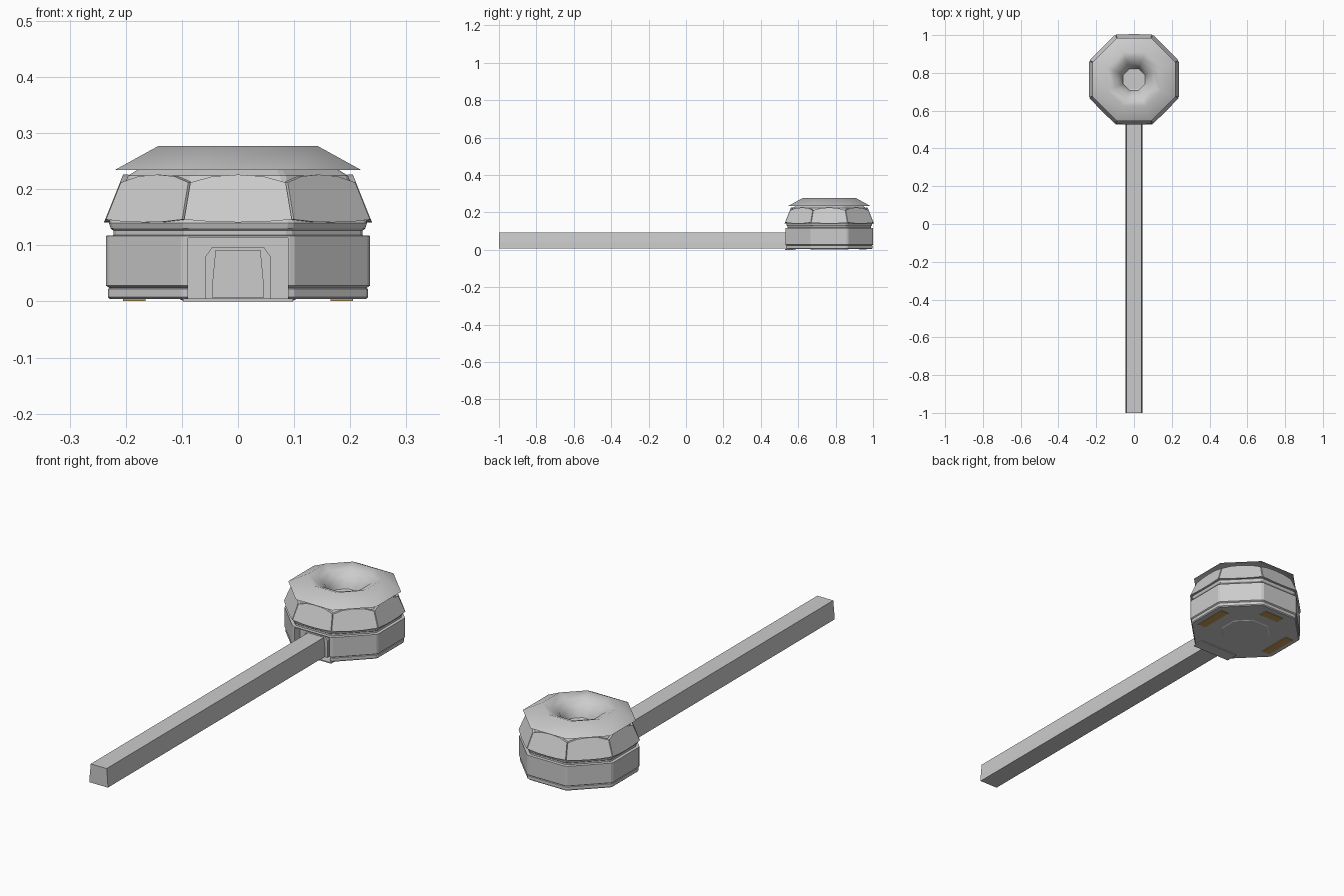
import bpy, bmesh
from math import pi, tan, cos, sin
from mathutils import Vector, Matrix

if "Cube" in bpy.data.objects:
    bpy.data.objects.remove(bpy.data.objects["Cube"])

CY = 0.766  # hub centre along y


def finish(name, bm, smooth=False, colour=None):
    bmesh.ops.recalc_face_normals(bm, faces=bm.faces)
    me = bpy.data.meshes.new(name)
    bm.to_mesh(me)
    bm.free()
    ob = bpy.data.objects.new(name, me)
    bpy.context.collection.objects.link(ob)
    for p in me.polygons:
        p.use_smooth = smooth
    if colour:
        mat = bpy.data.materials.new(name + "_colour")
        mat.diffuse_color = colour
        mat.use_nodes = True
        mat.node_tree.nodes["Principled BSDF"].inputs["Base Color"].default_value = mat.diffuse_color
        me.materials.append(mat)
    return ob


def octagon(name, profile, chamfer=0.0, cap_bottom=True, cap_top=True, smooth=False):
    """Stack octagonal rings from (distance to flat, height) pairs."""
    bm = bmesh.new()
    rings = []
    for a, z in profile:
        half = a * tan(pi / 8) - chamfer
        ring = []
        for k in range(8):
            t = k * pi / 4
            for s in ((-1, 1) if chamfer else (1,)):
                ring.append(bm.verts.new((a * cos(t) - s * half * sin(t),
                                          CY + a * sin(t) + s * half * cos(t), z)))
        rings.append(ring)
    n = len(rings[0])
    for lo, hi in zip(rings, rings[1:]):
        for i in range(n):
            j = (i + 1) % n
            bm.faces.new((lo[i], lo[j], hi[j], hi[i]))
    if cap_bottom:
        bm.faces.new(rings[0])
    if cap_top:
        bm.faces.new(rings[-1])
    return finish(name, bm, smooth)


def prism(name, outline, y0, y1, colour=None):
    """Extrude an (x, z) outline along y."""
    bm = bmesh.new()
    face = bm.faces.new([bm.verts.new((x, y0, z)) for x, z in outline])
    ext = bmesh.ops.extrude_face_region(bm, geom=[face])
    verts = [v for v in ext["geom"] if isinstance(v, bmesh.types.BMVert)]
    bmesh.ops.translate(bm, vec=(0, y1 - y0, 0), verts=verts)
    return finish(name, bm, colour=colour)


def box(name, x0, x1, y0, y1, z0, z1, colour=None):
    return prism(name, [(x0, z0), (x1, z0), (x1, z1), (x0, z1)], y0, y1, colour)


# Lower wall with plinth, groove and top lip, recessed at the front
wall = octagon("hub_wall", [(0.228, 0.004), (0.232, 0.008), (0.232, 0.022), (0.229, 0.024),
                            (0.235, 0.028), (0.235, 0.117), (0.222, 0.118)], chamfer=0.006)
cutter = box("recess_cutter", -0.089, 0.089, 0.45, 0.572, -0.05, 0.113)
cutter.hide_render = True
cutter.hide_set(True)
cut = wall.modifiers.new("recess", 'BOOLEAN')
cut.object = cutter
cut.solver = 'EXACT'

# Set-back neck and upper body behind the windows
octagon("upper_body", [(0.222, 0.115), (0.222, 0.126), (0.227, 0.130), (0.230, 0.140),
                       (0.226, 0.145), (0.196, 0.224), (0.180, 0.234), (0.172, 0.240)],
        chamfer=0.006, cap_top=False)

# Eight sloping window panels with bowed top and bottom edges
pts = [(-0.096, 0.146), (-0.048, 0.142), (0, 0.141), (0.048, 0.142), (0.096, 0.146),
       (0.085, 0.212), (0.045, 0.223), (0, 0.226), (-0.045, 0.223), (-0.085, 0.212)]
for k in range(8):
    bm = bmesh.new()
    rot = Matrix.Translation((0, CY, 0)) @ Matrix.Rotation(k * pi / 4, 4, 'Z')
    layers = []
    for inset in (0, 0.010):
        layers.append([bm.verts.new(rot @ Vector((x, -(0.238 - (z - 0.143) * 0.40 - inset), z)))
                       for x, z in pts])
    outer, inner = layers
    bm.faces.new(outer)
    bm.faces.new(inner[::-1])
    for i in range(len(pts)):
        j = (i + 1) % len(pts)
        bm.faces.new((outer[i], outer[j], inner[j], inner[i]))
    finish(f"window_panel_{k + 1}", bm)

# Overhanging roof sheet that dips into a central funnel
octagon("roof", [(0.220, 0.234), (0.142, 0.277), (0.105, 0.262), (0.080, 0.242),
                 (0.064, 0.215), (0.058, 0.195)], cap_bottom=False, cap_top=False, smooth=True)
octagon("funnel_floor", [(0.058, 0.195), (0.052, 0.192)], cap_bottom=False)

# Door surround in the recess
prism("door_surround", [(-0.058, 0.005), (0.058, 0.005), (0.058, 0.080),
                        (0.046, 0.097), (-0.046, 0.097), (-0.058, 0.080)], 0.560, 0.58)

# Long corridor with slightly tapering sides
prism("corridor", [(-0.046, 0.007), (0.046, 0.007), (0.045, 0.040), (0.040, 0.092),
                   (-0.040, 0.092), (-0.045, 0.040)], -1.0, 0.575)

# Threshold slab, underside disc and coloured foot pads
box("threshold", -0.098, 0.098, 0.528, 0.585, 0.0, 0.005)
octagon("underside_disc", [(0.100, 0.002), (0.105, 0.005)])
orange = (0.55, 0.33, 0.10, 1)
for s, side in ((-1, "left"), (1, "right")):
    box(f"foot_pad_{side}", s * 0.185 - 0.02, s * 0.185 + 0.02, CY - 0.08, CY + 0.08, 0.001, 0.006, orange)
box("foot_pad_back", -0.05, 0.05, CY + 0.16, CY + 0.20, 0.001, 0.006, orange)
